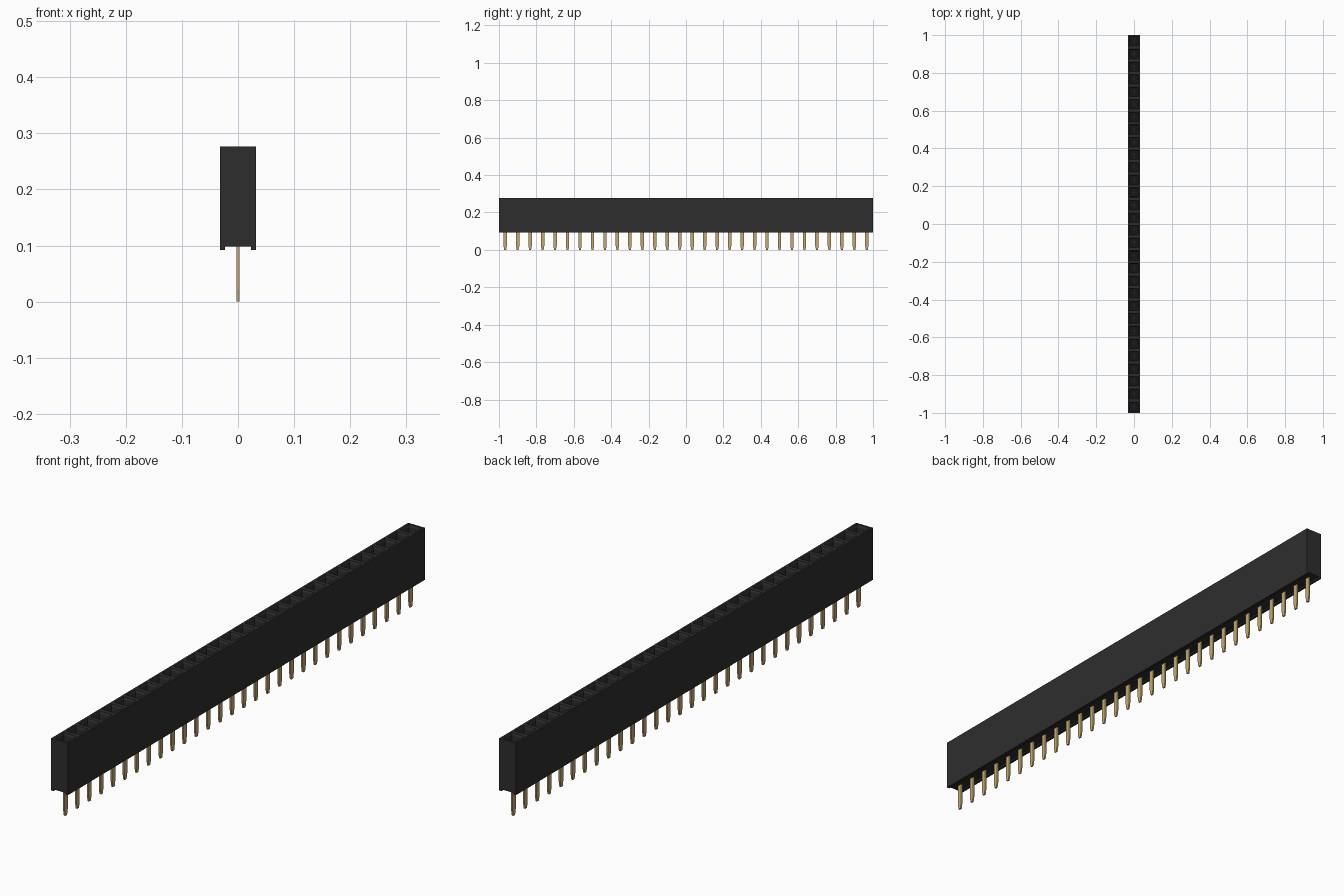
import bpy, bmesh

if "Cube" in bpy.data.objects:
    bpy.data.objects.remove(bpy.data.objects["Cube"], do_unlink=True)

COUNT = 30
PITCH = 2.0 / COUNT
HALF_W = 0.0325
TOP, FOOT, CHANNEL = 0.277, 0.092, 0.098


def material(name, rgb):
    m = bpy.data.materials.new(name)
    m.use_nodes = True
    col = (*rgb, 1.0)
    m.diffuse_color = col
    m.node_tree.nodes["Principled BSDF"].inputs["Base Color"].default_value = col
    return m


BLACK = material("black plastic", (0.027, 0.027, 0.027))
DARK = material("socket shadow black", (0.008, 0.008, 0.008))
GOLD = material("gold metal", (0.56, 0.40, 0.17))


def finish(bm, name, mats):
    bmesh.ops.recalc_face_normals(bm, faces=bm.faces)
    me = bpy.data.meshes.new(name)
    bm.to_mesh(me)
    bm.free()
    for m in mats:
        me.materials.append(m)
    ob = bpy.data.objects.new(name, me)
    bpy.context.collection.objects.link(ob)
    return ob


def extrude_profile(bm, points, axis, start, length, steps=1):
    """Sweep a closed outline along an axis in equal steps, capped at both ends."""
    rings = []
    for i in range(steps + 1):
        t = start + length * i / steps
        rings.append([bm.verts.new((a, t, b) if axis == 'y' else (t, a, b))
                      for a, b in points])
    n = len(points)
    for r, s in zip(rings, rings[1:]):
        for k in range(n):
            bm.faces.new((r[k], r[(k + 1) % n], s[(k + 1) % n], s[k]))
    bm.faces.new(rings[0])
    bm.faces.new(rings[-1])


# Housing: outline with a shallow channel underneath, one segment per socket
bm = bmesh.new()
outline = [(-HALF_W, FOOT), (-0.023, FOOT), (-0.023, CHANNEL), (0.023, CHANNEL),
           (0.023, FOOT), (HALF_W, FOOT), (HALF_W, TOP), (-HALF_W, TOP)]
extrude_profile(bm, outline, 'y', -1.0, 2.0, COUNT)
bmesh.ops.recalc_face_normals(bm, faces=bm.faces)

# Sockets: rim, sloped lead-in, then a deep well
cells = [f for f in bm.faces if f.normal.z > 0.9]
bmesh.ops.inset_individual(bm, faces=cells, thickness=0.011, depth=0.0)
bmesh.ops.inset_individual(bm, faces=cells, thickness=0.004, depth=-0.008)
bmesh.ops.inset_individual(bm, faces=cells, thickness=0.0005, depth=-0.12)
for f in cells:
    f.material_index = 1
finish(bm, "socket_housing", [BLACK, DARK])

# Pins: flat blades with tapered tips, plus two spring leaves inside each well
blade = [(-0.005, 0.0), (0.005, 0.0), (0.009, 0.022), (0.009, 0.16), (-0.009, 0.16),
         (-0.009, 0.022)]
leaf = [(0.002, 0.155), (0.008, 0.155), (0.008, 0.21), (0.005, 0.24), (0.002, 0.24)]
bm = bmesh.new()
for i in range(COUNT):
    y = -1.0 + PITCH * (i + 0.5)
    extrude_profile(bm, [(y + a, z) for a, z in blade], 'x', -0.003, 0.006)
    for side in (-1, 1):
        extrude_profile(bm, [(y + side * a, z) for a, z in leaf], 'x', -0.003, 0.006)
finish(bm, "contact_pins", [GOLD])
